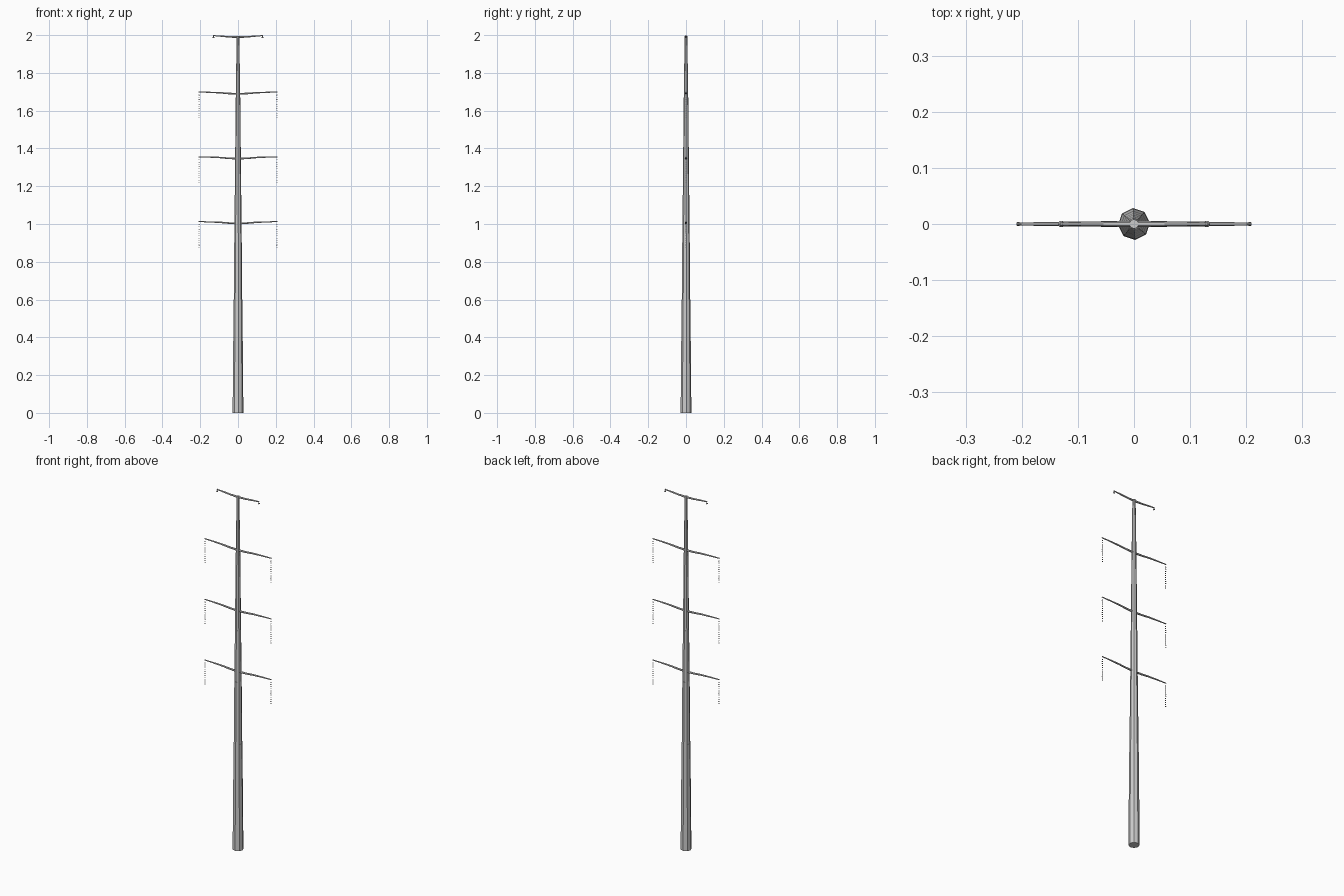
import bpy, bmesh, math
from mathutils import Vector

if "Cube" in bpy.data.objects:
    bpy.data.objects.remove(bpy.data.objects["Cube"])


def finish(bm, name):
    bmesh.ops.recalc_face_normals(bm, faces=bm.faces)
    me = bpy.data.meshes.new(name)
    bm.to_mesh(me)
    bm.free()
    ob = bpy.data.objects.new(name, me)
    bpy.context.collection.objects.link(ob)
    return ob


def tube(bm, stations, axis, sides=8, turn=0.0):
    """Loft rings (centre, radius) along 'X' or 'Z', capped at both ends."""
    rings = []
    for c, r in stations:
        ring = []
        for i in range(sides):
            a = turn + 2 * math.pi * i / sides
            u, v = r * math.cos(a), r * math.sin(a)
            off = Vector((u, v, 0)) if axis == 'Z' else Vector((0, u, v))
            ring.append(bm.verts.new(Vector(c) + off))
        rings.append(ring)
    for a, b in zip(rings, rings[1:]):
        for i in range(sides):
            j = (i + 1) % sides
            bm.faces.new((a[i], a[j], b[j], b[i]))
    bm.faces.new(rings[0])
    bm.faces.new(rings[-1])


# tapered eight-sided mast with slightly stepped sections
profile = [(0, .0285), (.13, .0275), (.6, .0232), (.6, .0225), (.95, .0195),
           (.95, .019), (1.24, .0165), (1.24, .016), (1.54, .0135),
           (1.54, .013), (1.81, .0108), (1.81, .0095), (1.995, .0085)]
bm = bmesh.new()
tube(bm, [((0, 0, z), r) for z, r in profile], 'Z', 8, math.radians(4))
finish(bm, "mast")

# three long crossarms, bowed slightly upward, each with hanging insulators
half = [(0, 0, .0055), (.05, .002, .005), (.095, .006, .0045),
        (.16, .0085, .0035), (.209, .0095, .0025)]
for n, z0 in enumerate((1.003, 1.346, 1.689), 1):
    bm = bmesh.new()
    line = [(-x, z, r) for x, z, r in reversed(half[1:])] + half
    tube(bm, [((x, 0, z0 + z), r) for x, z, r in line], 'X', 6)
    finish(bm, f"crossarm_{n}")
    for side, label in ((-1, "left"), (1, "right")):
        x, top = side * .206, z0 + .009
        bm = bmesh.new()
        tube(bm, [((x, 0, top), .0008), ((x, 0, top - .14), .0008)], 'Z', 4)
        # thin shed discs
        for k in range(11):
            zc = top - .015 - k * .012
            tube(bm, [((x, 0, zc - .0015), .004), ((x, 0, zc + .0015), .002)], 'Z', 6)
        finish(bm, f"insulator_{n}_{label}")

# short top arm for the earth wires
top_half = [(0, 1.989, .0055), (.05, 1.991, .0045), (.095, 1.995, .004),
            (.132, 1.9975, .0025)]
line = [(-x, z, r) for x, z, r in reversed(top_half[1:])] + top_half
bm = bmesh.new()
tube(bm, [((x, 0, z), r) for x, z, r in line], 'X', 6)
finish(bm, "top_arm")

# small wire clamps under the tips
for side, label in ((-1, "left"), (1, "right")):
    x = side * .13
    bm = bmesh.new()
    tube(bm, [((x, 0, 2.0), .0025), ((x, 0, 1.987), .0025)], 'Z', 6)
    tube(bm, [((x, 0, 1.99), .003), ((x, 0, 1.987), .006),
              ((x, 0, 1.984), .003)], 'Z', 6)
    finish(bm, f"wire_clamp_{label}")
